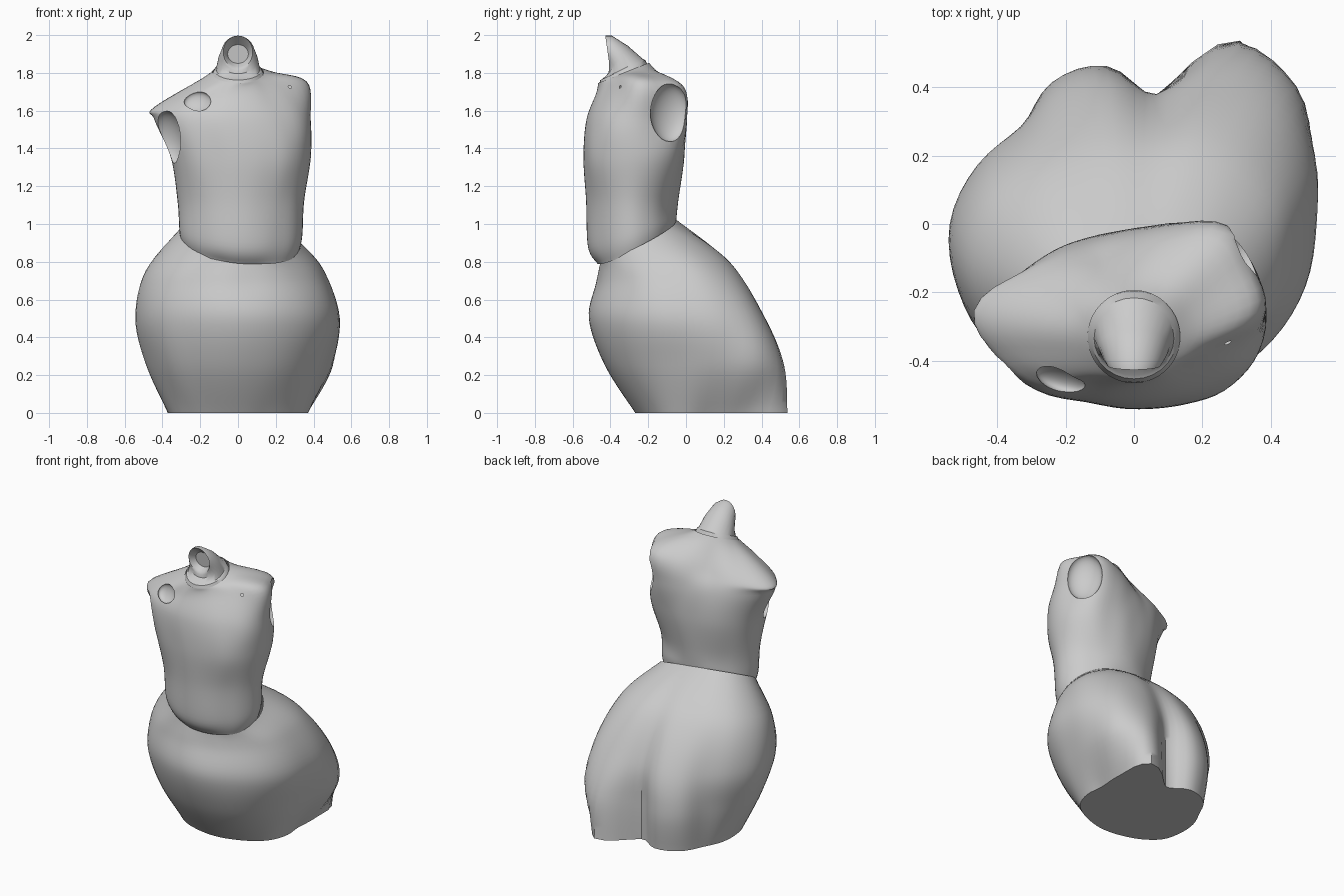
import bpy, bmesh, math
from mathutils import Vector

if "Cube" in bpy.data.objects:
    bpy.data.objects.remove(bpy.data.objects["Cube"])


def spline(p0, p1, p2, p3, t):
    """Catmull-Rom blend between p1 and p2."""
    return 0.5 * (2 * p1 + (p2 - p0) * t + (2 * p0 - 5 * p1 + 4 * p2 - p3) * t * t
                  + (3 * p1 - p0 - 3 * p2 + p3) * t ** 3)


def polar_ring(level, radii, sides=72):
    """Closed outline from radii at equal angles; level = cx, cy, z, slope x, slope y."""
    cx, cy, z, sx, sy = level
    n = len(radii)
    ring = []
    for i in range(sides):
        f = i * n / sides
        k = int(f)
        r = spline(*[radii[(k + j) % n] for j in (-1, 0, 1, 2)], f - k)
        a = math.tau * i / sides
        dx, dy = r * math.cos(a), r * math.sin(a)
        ring.append(Vector((cx + dx, cy + dy, z + sx * dx + sy * dy)))
    return ring


def refine(rings, steps):
    """Smoothly interpolated rings between the given ones."""
    out = []
    last = len(rings) - 1
    for k in range(last):
        four = [rings[min(max(k + j, 0), last)] for j in (-1, 0, 1, 2)]
        for s in range(steps):
            out.append([spline(*p, s / steps) for p in zip(*four)])
    return out + [rings[-1]]


def loft(name, rings, bottom=True, top=True):
    bm = bmesh.new()
    loops = [[bm.verts.new(p) for p in r] for r in rings]
    n = len(loops[0])
    for a, b in zip(loops, loops[1:]):
        for i in range(n):
            j = (i + 1) % n
            bm.faces.new((a[i], a[j], b[j], b[i]))
    if bottom:
        bm.faces.new(loops[0][::-1])
    if top:
        bm.faces.new(loops[-1])
    bmesh.ops.recalc_face_normals(bm, faces=bm.faces)
    me = bpy.data.meshes.new(name)
    bm.to_mesh(me)
    bm.free()
    ob = bpy.data.objects.new(name, me)
    bpy.context.collection.objects.link(ob)
    return ob


def select(ob):
    bpy.ops.object.select_all(action='DESELECT')
    ob.select_set(True)
    bpy.context.view_layer.objects.active = ob


def smooth(ob, degrees=40):
    select(ob)
    bpy.ops.object.shade_smooth_by_angle(angle=math.radians(degrees))


def carve(ob, centre, facing, size):
    """Hollow out an ellipsoid pocket; size = width, height, depth."""
    bpy.ops.mesh.primitive_uv_sphere_add(segments=28, ring_count=16, radius=1, location=centre)
    cutter = bpy.context.object
    cutter.rotation_euler = Vector(facing).to_track_quat('Z', 'Y').to_euler()
    cutter.scale = size
    cutter.hide_render = True
    select(ob)
    mod = ob.modifiers.new("pocket", 'BOOLEAN')
    mod.operation = 'DIFFERENCE'
    mod.solver = 'EXACT'
    mod.object = cutter
    bpy.ops.object.modifier_apply(modifier=mod.name)
    bpy.data.objects.remove(cutter)


def open_ends(ob):
    """Drop the hidden end caps."""
    bm = bmesh.new()
    bm.from_mesh(ob.data)
    caps = [f for f in bm.faces if len(f.verts) > 60]
    bmesh.ops.delete(bm, geom=caps, context='FACES_ONLY')
    bm.to_mesh(ob.data)
    bm.free()


# Skirt: full bell with two folds and a deep groove at the back
skirt_levels = [
    ((0, 0, 0, 0, 0), [.37, .385, .48, .62, .385, .45, .45, .40, .385,
                       .37, .36, .32, .285, .27, .27, .28, .31, .35]),
    ((0, 0, .25, 0, 0), [.475, .53, .62, .60, .385, .47, .48, .43, .455,
                         .485, .48, .47, .44, .43, .43, .44, .45, .46]),
    ((0, 0, .50, 0, 0), [.535, .56, .565, .485, .37, .42, .43, .43, .49,
                         .54, .55, .55, .52, .515, .515, .52, .53, .535]),
    ((0, -.10, .75, 0, .15), [.45, .46, .43, .38, .325, .33, .35, .40, .46,
                              .49, .48, .45, .40, .38, .37, .385, .41, .44]),
    ((.01, -.25, .92, -.12, .5), [.32, .30, .26, .22, .20, .20, .22, .26, .30,
                                  .32, .30, .26, .22, .20, .20, .22, .26, .30]),
]
skirt = loft("skirt", refine([polar_ring(*s) for s in skirt_levels], 7), top=False)
smooth(skirt)

# Torso: slightly twisted, one shoulder lowered, closing in at the collar
torso_levels = [
    ((.01, -.27, .88, -.08, .45), [.31, .29, .255, .23, .215, .215, .23, .26, .30,
                                   .31, .28, .24, .21, .20, .20, .215, .25, .29]),
    ((.015, -.28, .95, -.05, .3), [.325, .305, .27, .245, .23, .23, .245, .27, .305,
                                   .325, .305, .27, .25, .24, .24, .25, .27, .305]),
    ((.015, -.285, 1.12, 0, 0), [.335, .315, .28, .255, .245, .245, .255, .28, .315,
                                 .335, .315, .28, .255, .245, .245, .255, .28, .315]),
    ((.015, -.28, 1.35, 0, 0), [.37, .37, .35, .30, .275, .265, .28, .315, .35,
                                .37, .365, .33, .28, .265, .265, .285, .325, .355]),
    ((-.02, -.26, 1.55, 0, 0), [.405, .385, .38, .305, .25, .23, .235, .275, .335,
                                .42, .40, .35, .29, .27, .27, .29, .33, .385]),
    ((-.02, -.26, 1.69, .17, 0), [.38, .37, .365, .265, .20, .17, .17, .215, .30,
                                  .425, .365, .30, .235, .22, .215, .22, .235, .285]),
    ((0, -.33, 1.80, 0, .4), [.135] * 18),
]
torso = loft("torso", refine([polar_ring(*s) for s in torso_levels], 7))

# Arm sockets and the small shoulder dents
carve(torso, (.325, -.085, 1.59), (.84, .5, 0), (.115, .155, .07))
carve(torso, (-.36, -.39, 1.46), (-.62, -.7, -.3), (.10, .145, .065))
carve(torso, (.26, -.315, 1.72), (.4, -.6, .6), (.055, .05, .035))
carve(torso, (-.215, -.455, 1.645), (-.3, -.8, .4), (.075, .06, .03))
open_ends(torso)
smooth(torso)

# Neck stump: collar band, then bending forward to a hollow oval facing front
neck_path = [  # y, z, half width, half length, tilt in degrees
    (-.33, 1.775, .145, .145, 22), (-.335, 1.815, .125, .13, 24),
    (-.335, 1.82, .117, .12, 26), (-.36, 1.87, .105, .09, 55),
    (-.40, 1.905, .088, .092, 85), (-.415, 1.91, .078, .088, 98),
    (-.405, 1.91, .07, .078, 98), (-.37, 1.90, .055, .05, 95)]
neck_rings = []
for y, z, w, l, tilt in neck_path:
    t = math.radians(tilt)
    neck_rings.append([Vector((w * math.cos(a), y + l * math.sin(a) * math.cos(t),
                               z + l * math.sin(a) * math.sin(t)))
                       for a in (math.tau * i / 28 for i in range(28))])
smooth(loft("neck", neck_rings, bottom=False), 35)
